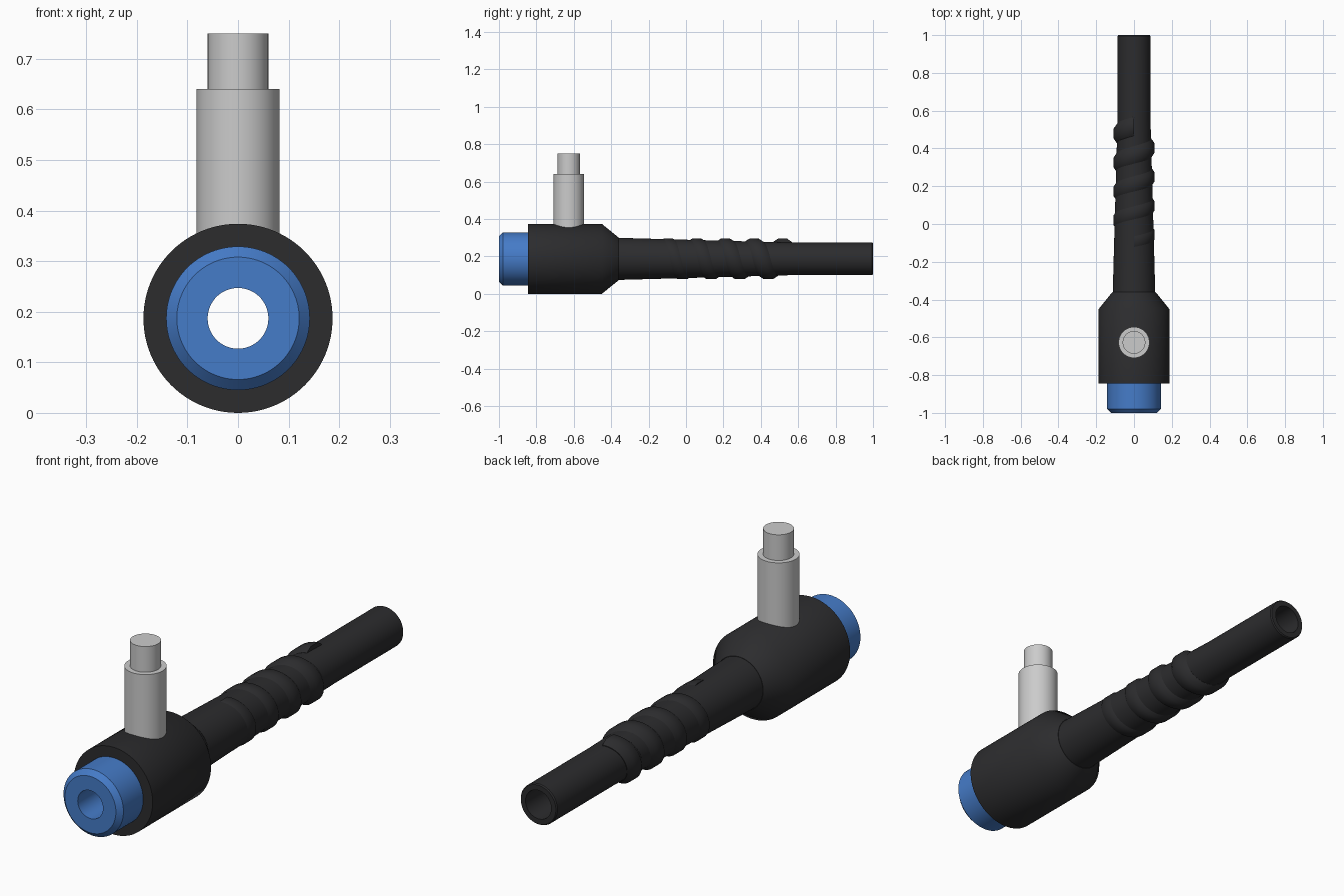
import bpy, bmesh
from math import sin, cos, pi, radians

if "Cube" in bpy.data.objects:
    bpy.data.objects.remove(bpy.data.objects["Cube"])

AXIS_Z = 0.187
SEG = 96


def material(name, rgb):
    m = bpy.data.materials.new(name)
    m.diffuse_color = (*rgb, 1)
    m.use_nodes = True
    m.node_tree.nodes["Principled BSDF"].inputs["Base Color"].default_value = m.diffuse_color
    return m


def finish(name, bm, mat=None, angle=35):
    bmesh.ops.recalc_face_normals(bm, faces=bm.faces)
    me = bpy.data.meshes.new(name)
    bm.to_mesh(me)
    bm.free()
    ob = bpy.data.objects.new(name, me)
    bpy.context.collection.objects.link(ob)
    if mat:
        me.materials.append(mat)
    bpy.ops.object.select_all(action='DESELECT')
    bpy.context.view_layer.objects.active = ob
    ob.select_set(True)
    bpy.ops.object.shade_smooth_by_angle(angle=radians(angle))
    return ob


def bridge(bm, rings, closed):
    n = len(rings)
    k = len(rings[0])
    for i in range(n if closed else n - 1):
        a, b = rings[i], rings[(i + 1) % n]
        for j in range(k):
            bm.faces.new((a[j], a[(j + 1) % k], b[(j + 1) % k], b[j]))


def ring(bm, profile, a, shift=0):
    # profile points are (y, radius) around the long axis
    return [bm.verts.new((r * sin(a), y + shift, AXIS_Z + r * cos(a))) for y, r in profile]


def tube(name, profile, mat, angle=35):
    bm = bmesh.new()
    bridge(bm, [ring(bm, profile, 2 * pi * i / SEG) for i in range(SEG)], True)
    return finish(name, bm, mat, angle)


black = material("black_rubber", (0.025, 0.025, 0.027))
blue = material("blue_plastic", (0.06, 0.2, 0.58))

# Front collar, main body and tapered hose, all bored through
tube("front_collar", [(-1, 0.06), (-1, 0.121), (-0.979, 0.142),
                      (-0.82, 0.142), (-0.82, 0.06)], blue)
tube("body", [(-0.845, 0.062), (-0.845, 0.187), (-0.45, 0.187),
              (-0.36, 0.114), (-0.36, 0.062)], black, 44)
tube("hose", [(-0.38, 0.061), (-0.38, 0.113), (0.56, 0.087),
              (0.995, 0.087), (1, 0.083), (1, 0.061)], black)

# Spiral rib winding along the hose
PITCH, TURNS, STEPS = 0.153, 4, 48
rib = [(-0.05, 0.078), (-0.05, 0.09), (-0.024, 0.108),
       (0.024, 0.108), (0.05, 0.09), (0.05, 0.078)]
bm = bmesh.new()
rings = []
for i in range(TURNS * STEPS + 1):
    t = i / STEPS - TURNS
    rings.append(ring(bm, rib, 2 * pi * t, 0.517 + PITCH * t))
bridge(bm, rings, False)
bm.faces.new(rings[0])
bm.faces.new(rings[-1])
finish("spiral_rib", bm, black, 40)

# Stepped post rising from the body
bm = bmesh.new()
post = [(0.28, 0.082), (0.64, 0.082), (0.64, 0.06), (0.75, 0.06)]
loops = [[bm.verts.new((r * cos(2 * pi * i / SEG), -0.627 + r * sin(2 * pi * i / SEG), z))
          for i in range(SEG)] for z, r in post]
bridge(bm, loops, False)
bm.faces.new(loops[0])
bm.faces.new(loops[-1])
finish("post", bm)
